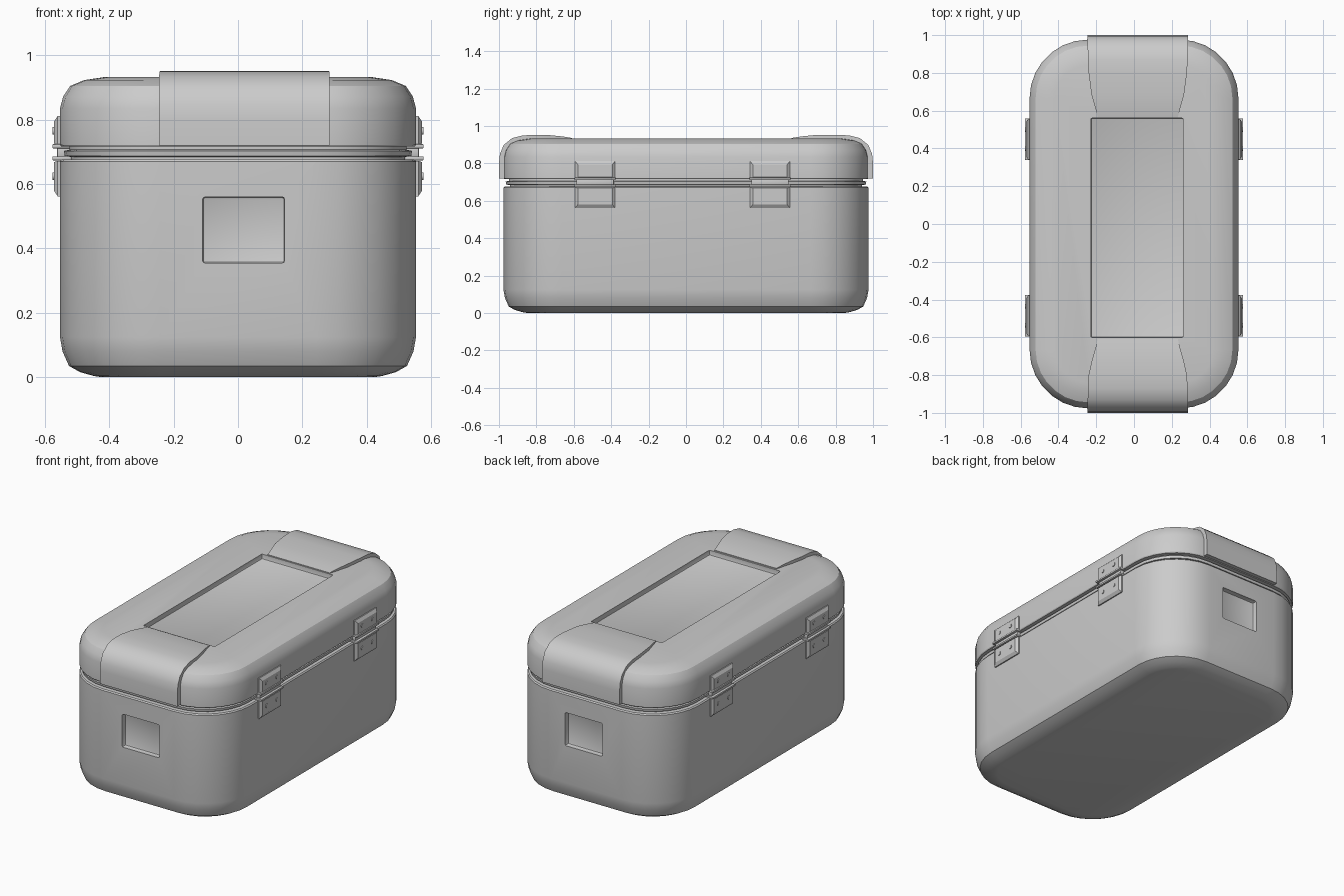
import bpy, bmesh, math
from mathutils import Vector

if "Cube" in bpy.data.objects:
    bpy.data.objects.remove(bpy.data.objects["Cube"])


def finish(name, bm, angle=32):
    bmesh.ops.recalc_face_normals(bm, faces=bm.faces)
    me = bpy.data.meshes.new(name)
    bm.to_mesh(me)
    bm.free()
    ob = bpy.data.objects.new(name, me)
    bpy.context.collection.objects.link(ob)
    smooth(ob, angle)
    return ob


def smooth(ob, angle=32):
    bpy.ops.object.select_all(action='DESELECT')
    bpy.context.view_layer.objects.active = ob
    ob.select_set(True)
    bpy.ops.object.shade_smooth_by_angle(angle=math.radians(angle))


def loft(name, rings, hx=0.553, hy=0.976, radius=0.31, seg=7):
    """Closed solid through rounded-rectangle rings given as (inset, z)."""
    bm = bmesh.new()
    loops = []
    for inset, z in rings:
        r = radius - inset
        loop = []
        for q in range(4):
            sx, sy = (1, -1, -1, 1)[q], (1, 1, -1, -1)[q]
            for i in range(seg + 1):
                a = math.pi / 2 * (q + i / seg)
                loop.append(bm.verts.new((sx * (hx - radius) + r * math.cos(a),
                                          sy * (hy - radius) + r * math.sin(a), z)))
        loops.append(loop)
    n = len(loops[0])
    for a, b in zip(loops, loops[1:]):
        for i in range(n):
            bm.faces.new((a[i], a[(i + 1) % n], b[(i + 1) % n], b[i]))
    bm.faces.new(loops[0])
    bm.faces.new(loops[-1])
    return finish(name, bm)


def box(name, lo, hi, bevel=0.0):
    bm = bmesh.new()
    bmesh.ops.create_cube(bm, size=1)
    lo, hi = Vector(lo), Vector(hi)
    for v in bm.verts:
        v.co = (lo + hi) / 2 + v.co * (hi - lo)
    if bevel:
        bmesh.ops.bevel(bm, geom=bm.edges[:], offset=bevel, segments=2, affect='EDGES', profile=0.5)
    return finish(name, bm)


def carve(ob, lo, hi, bevel=0.008):
    cutter = box("cutter", lo, hi, bevel)
    cutter.hide_render = True
    mod = ob.modifiers.new("recess", 'BOOLEAN')
    mod.operation, mod.solver, mod.object = 'DIFFERENCE', 'EXACT', cutter
    bpy.context.view_layer.objects.active = ob
    bpy.ops.object.modifier_apply(modifier=mod.name)
    bpy.data.objects.remove(cutter)
    smooth(ob)


# Case body with rounded bottom and a recessed grip at each end
body = loft("case_body", [(0.13, 0.0), (0.105, 0.004), (0.062, 0.016), (0.028, 0.035), (0.008, 0.08),
                          (0, 0.125), (0, 0.67), (0.006, 0.677), (0.03, 0.677)])
carve(body, (-0.11, -1.2, 0.355), (0.145, -0.945, 0.56))
carve(body, (-0.11, 0.945, 0.355), (0.145, 1.2, 0.56))

# Seal between body and lid
loft("seal", [(0.035, 0.66), (0.035, 0.684), (0.015, 0.687), (0.012, 0.703), (0.03, 0.707), (0.03, 0.73)])

# Lid with long sunken panel
lid = loft("lid", [(0.03, 0.716), (0.004, 0.716), (0, 0.722), (0, 0.835), (0.01, 0.872), (0.032, 0.905),
                   (0.075, 0.923), (0.135, 0.932)])
carve(lid, (-0.228, -0.6, 0.902), (0.26, 0.56, 1.1), 0.006)


# Raised straps wrapping the lid ends: (y, z, half width) along the path
def strap(name, sign, start):
    path = [(start, 0.936, 0.212), (start + 0.05, 0.944, 0.225), (start + 0.12, 0.951, 0.245),
            (0.80, 0.952, 0.26), (0.87, 0.950, 0.264), (0.93, 0.935, 0.265), (0.975, 0.898, 0.265),
            (0.995, 0.85, 0.265), (1.0, 0.80, 0.265), (1.0, 0.72, 0.265)]
    bm = bmesh.new()
    rows = []
    for y, z, w in path:
        iy, iz = min(y, 0.93), max(min(z - 0.05, 0.89), 0.72)
        pts = [(-w, y, z), (w, y, z), (w, iy, iz), (-w, iy, iz)]
        rows.append([bm.verts.new((0.02 + px, sign * py, pz)) for px, py, pz in pts])
    for a, b in zip(rows, rows[1:]):
        for i in range(4):
            bm.faces.new((a[i], a[(i + 1) % 4], b[(i + 1) % 4], b[i]))
    bm.faces.new(rows[0])
    bm.faces.new(rows[-1])
    finish(name, bm)


strap("front_strap", -1, 0.61)
strap("back_strap", 1, 0.565)


# Hinges: two chamfered leaves, knuckle bars and screw heads
def leaf(name, s, y, z0, z1):
    bm = bmesh.new()
    up = z0 > 0.7
    outer = [(y - 0.107, z0), (y + 0.107, z0), (y + 0.107, z1), (y - 0.107, z1)]
    b0, b1 = (0.004, 0.018) if up else (0.018, 0.004)
    inner = [(y - 0.092, z0 + b0), (y + 0.092, z0 + b0), (y + 0.092, z1 - b1), (y - 0.092, z1 - b1)]
    rows = [[bm.verts.new((s * x, py, pz)) for py, pz in ring]
            for x, ring in ((0.54, outer), (0.56, outer), (0.572, inner))]
    for a, b in zip(rows, rows[1:]):
        for i in range(4):
            bm.faces.new((a[i], a[(i + 1) % 4], b[(i + 1) % 4], b[i]))
    bm.faces.new(rows[0])
    bm.faces.new(rows[-1])
    finish(name, bm, 20)


def screw(s, y, z):
    bpy.ops.mesh.primitive_cylinder_add(vertices=14, radius=0.012, depth=0.012,
                                        location=(s * 0.57, y, z), rotation=(0, math.pi / 2, 0))
    bpy.context.object.name = "hinge_screw"
    smooth(bpy.context.object)


for s in (-1, 1):
    for y in (-0.486, 0.449):
        leaf("hinge_upper_leaf", s, y, 0.722, 0.812)
        leaf("hinge_lower_leaf", s, y, 0.562, 0.672)
        for z0, z1 in ((0.674, 0.686), (0.711, 0.724)):
            xs = sorted((s * 0.52, s * 0.577))
            box("hinge_bar", (xs[0], y - 0.11, z0), (xs[1], y + 0.11, z1), 0.003)
        xs = sorted((s * 0.52, s * 0.562))
        box("hinge_knuckle", (xs[0], y - 0.1, 0.684), (xs[1], y + 0.1, 0.713), 0.003)
        for dy in (-0.05, 0.05):
            for z in (0.625, 0.765):
                screw(s, y + dy, z)
